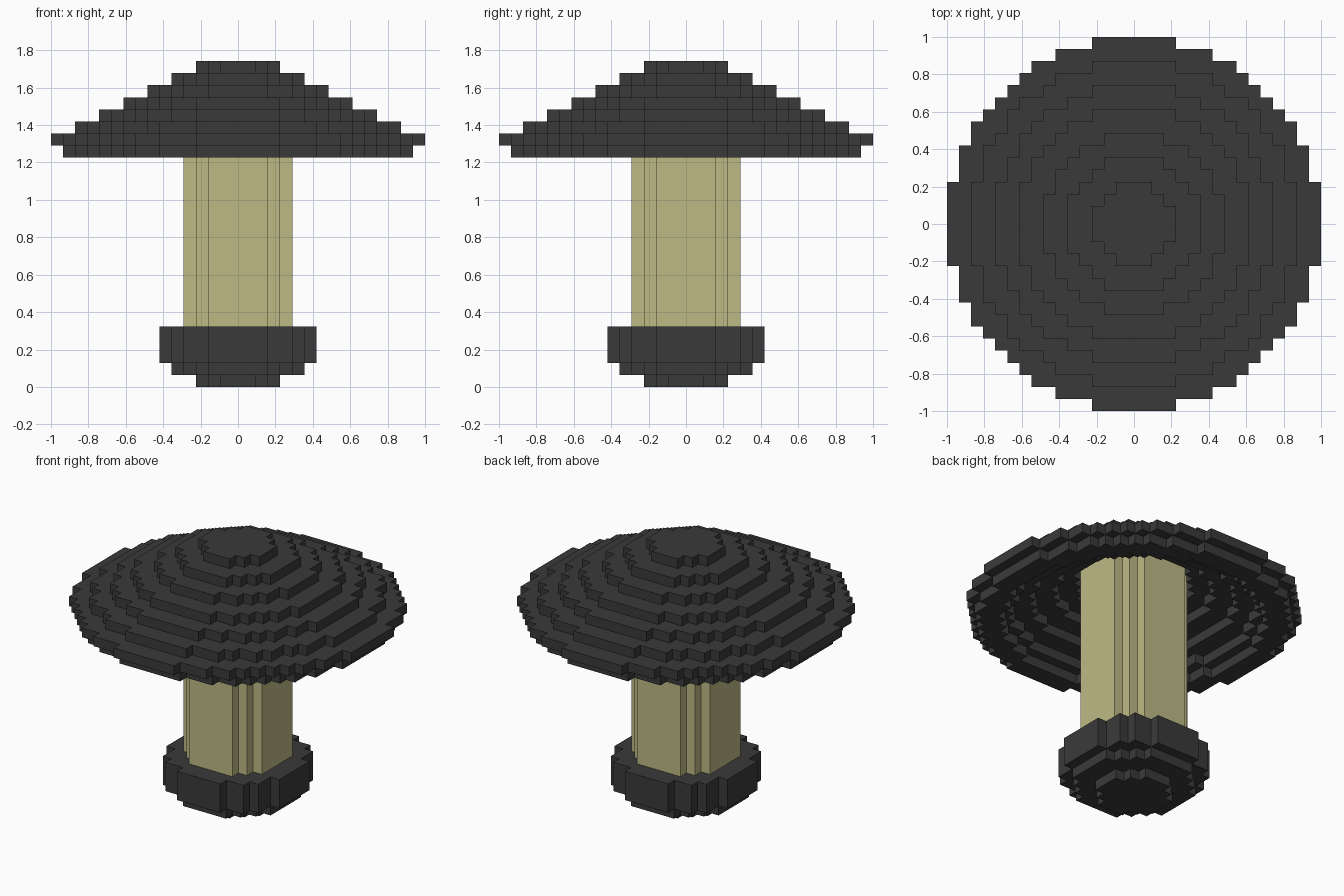
import bpy
import bmesh
from math import radians
from mathutils import Vector

if "Cube" in bpy.data.objects:
    bpy.data.objects.remove(bpy.data.objects["Cube"], do_unlink=True)

CELL = 2 / 31  # block size


def material(name, rgb):
    mat = bpy.data.materials.new(name)
    mat.use_nodes = True
    mat.diffuse_color = (*rgb, 1)
    mat.node_tree.nodes["Principled BSDF"].inputs["Base Color"].default_value = (*rgb, 1)
    return mat


def ring(outer, inner, layer):
    """Blocks of one round layer, given its diameters in blocks."""
    reach = range(-(outer // 2), outer // 2 + 1)
    return {(i, j, layer) for i in reach for j in reach
            if inner ** 2 / 4 <= i * i + j * j < outer ** 2 / 4}


def block_part(name, first_layer, layers, mat):
    """Stack round layers and keep only the outside faces of the blocks."""
    cells = set()
    for k, (outer, inner) in enumerate(layers):
        cells |= ring(outer, inner, first_layer + k)
    bm = bmesh.new()
    for cell in cells:
        centre = Vector(cell) + Vector((0, 0, 0.5))
        for axis in range(3):
            for sign in (-1, 1):
                n = Vector((0, 0, 0))
                n[axis] = sign
                if tuple(int(c + d) for c, d in zip(cell, n)) in cells:
                    continue
                u = Vector((0, 0, 0))
                u[(axis + 1) % 3] = 0.5
                v = n.cross(u)
                mid = centre + n / 2
                corners = (mid - u - v, mid + u - v, mid + u + v, mid - u + v)
                bm.faces.new([bm.verts.new(c * CELL) for c in corners])
    bmesh.ops.remove_doubles(bm, verts=bm.verts, dist=CELL / 100)
    # Merge the flat block faces into larger panels
    bmesh.ops.dissolve_limit(bm, angle_limit=radians(1), verts=bm.verts, edges=bm.edges)
    mesh = bpy.data.meshes.new(name)
    bm.to_mesh(mesh)
    bm.free()
    mesh.materials.append(mat)
    obj = bpy.data.objects.new(name, mesh)
    bpy.context.collection.objects.link(obj)
    return obj


charcoal = material("charcoal", (0.042, 0.042, 0.042))
cream = material("pale_straw", (0.515, 0.491, 0.235))

# Rounded foot, from the ground up
block_part("foot", 0, [(7, 0), (11, 0)] + [(13, 0)] * 3, charcoal)

# Stem, running up into the hollow cap
block_part("stem", 5, [(9, 0)] * 19, cream)

# Stepped cap: (outer, hollow) diameters from the rim to the crown
block_part("cap", 19, [(29, 25), (31, 23), (27, 19), (23, 15), (19, 11),
                       (15, 0), (11, 0), (7, 0)], charcoal)
